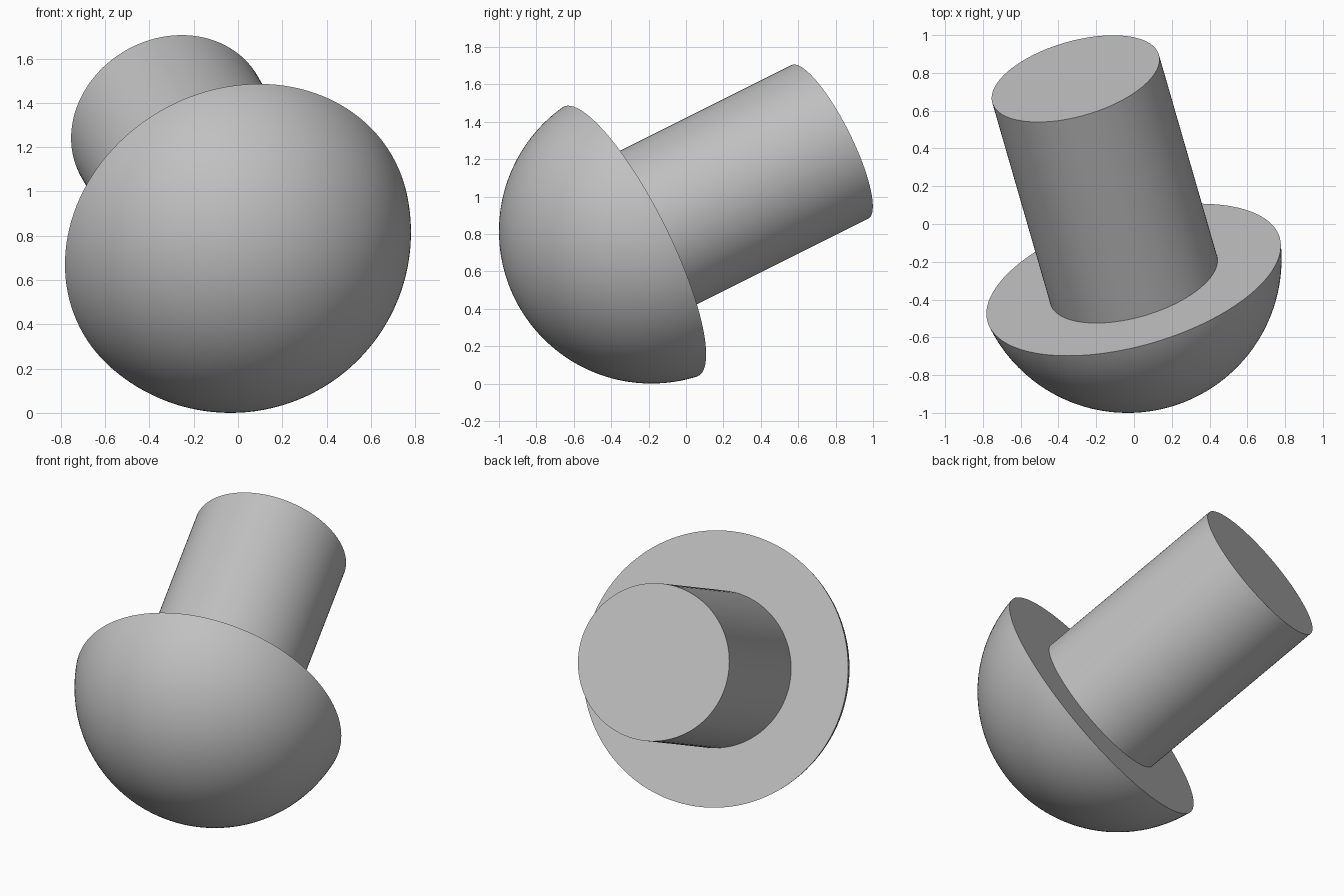
import bpy, bmesh
from math import sin, cos, asin, pi, radians
from mathutils import Vector, Matrix

if "Cube" in bpy.data.objects:
    bpy.data.objects.remove(bpy.data.objects["Cube"], do_unlink=True)

# Material
grey = bpy.data.materials.new("plain grey")
grey.use_nodes = True
colour = (0.53, 0.53, 0.53, 1)
grey.diffuse_color = colour
grey.node_tree.nodes["Principled BSDF"].inputs["Base Color"].default_value = colour

# Main sizes: the underside of the head lies at local z = 0, the stem runs along +z
SPHERE_R = 0.815
SPHERE_Z = 0.127
STEM_R = 0.459
STEM_LENGTH = 1.229
SEGMENTS = 128
ARC_STEPS = 40

# Profile: domed head from its pole to the rim, then shoulder, stem and end cap
rim_angle = pi / 2 - asin(SPHERE_Z / SPHERE_R)
profile = []
for i in range(ARC_STEPS + 1):
    a = rim_angle * i / ARC_STEPS
    profile.append((SPHERE_R * sin(a), SPHERE_Z - SPHERE_R * cos(a)))
profile += [(STEM_R, 0), (STEM_R, STEM_LENGTH), (0, STEM_LENGTH)]

# Turn the profile around the axis
bm = bmesh.new()
verts = [bm.verts.new((r, 0, z)) for r, z in profile]
edges = [bm.edges.new(pair) for pair in zip(verts, verts[1:])]
bmesh.ops.spin(bm, geom=verts + edges, cent=(0, 0, 0), axis=(0, 0, 1),
               angle=2 * pi, steps=SEGMENTS, use_merge=True)
bmesh.ops.remove_doubles(bm, verts=bm.verts, dist=1e-5)
bmesh.ops.recalc_face_normals(bm, faces=bm.faces)
mesh = bpy.data.meshes.new("domed_pin")
bm.to_mesh(mesh)
bm.free()
mesh.materials.append(grey)

pin = bpy.data.objects.new("domed_pin", mesh)
bpy.context.collection.objects.link(pin)

# Lean the axis up and to one side, resting on the dome
tilt = radians(30)
axis = Vector((-sin(tilt) ** 2, cos(tilt), sin(tilt) * cos(tilt)))
turn = axis.to_track_quat('Z', 'Y').to_matrix().to_4x4()
pin.matrix_world = Matrix.Translation((-0.002, -0.295, 0.760)) @ turn

# Smooth curved faces, keep the rims sharp
bpy.ops.object.select_all(action='DESELECT')
pin.select_set(True)
bpy.context.view_layer.objects.active = pin
bpy.ops.object.shade_smooth_by_angle(angle=radians(30))
